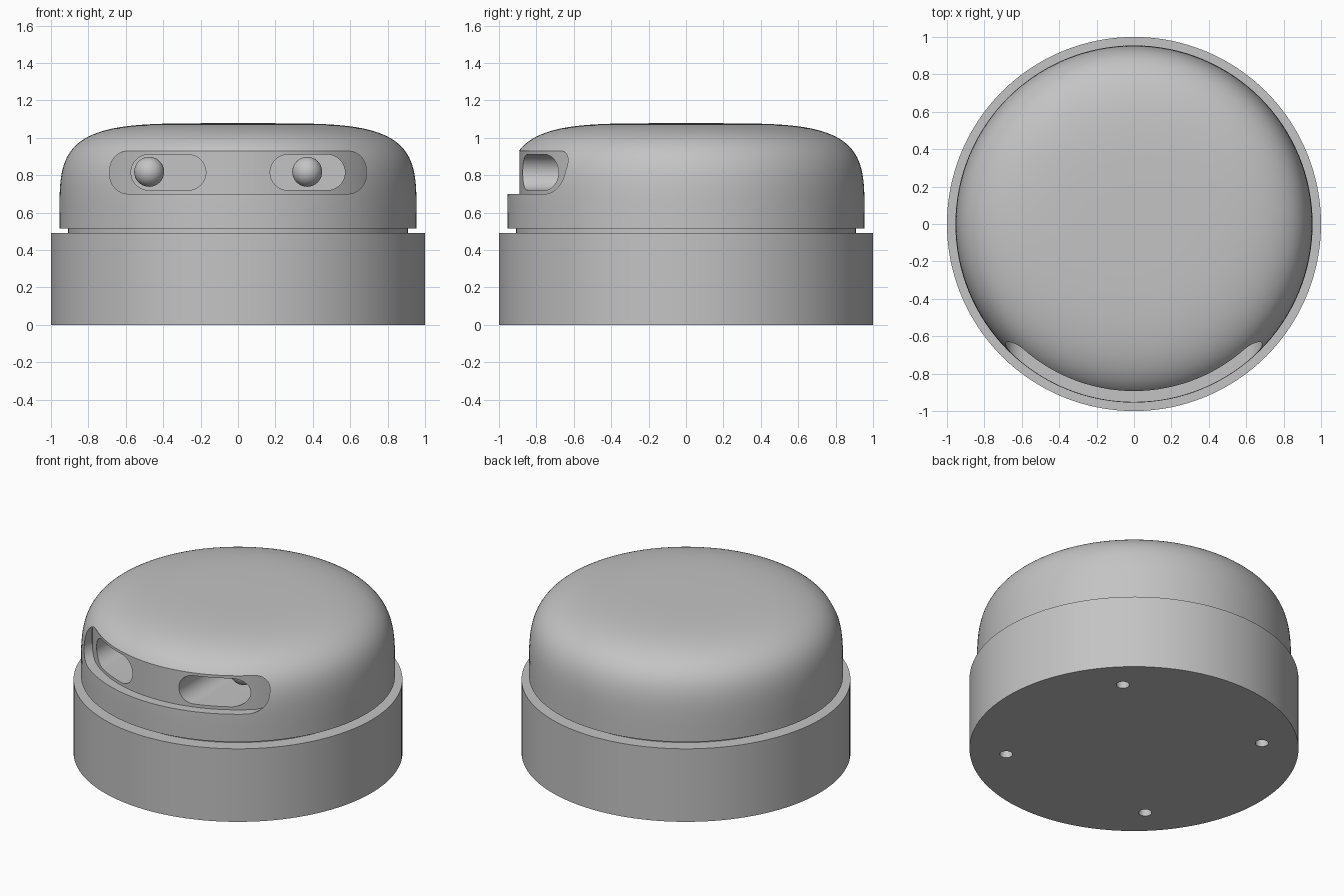
import bpy, bmesh, math
from math import cos, sin, pi

if "Cube" in bpy.data.objects:
    bpy.data.objects.remove(bpy.data.objects["Cube"], do_unlink=True)

grey = bpy.data.materials.new("plain grey")
grey.use_nodes = True
COLOUR = (0.55, 0.55, 0.55, 1)
grey.diffuse_color = COLOUR
grey.node_tree.nodes["Principled BSDF"].inputs["Base Color"].default_value = COLOUR


def finish(name, bm):
    """Turn a bmesh into a named object."""
    bmesh.ops.recalc_face_normals(bm, faces=bm.faces)
    mesh = bpy.data.meshes.new(name)
    bm.to_mesh(mesh)
    bm.free()
    ob = bpy.data.objects.new(name, mesh)
    bpy.context.collection.objects.link(ob)
    mesh.materials.append(grey)
    return ob


def lathe(name, profile, segments=128):
    """Revolve (radius, height) points about z; the ends are closed."""
    bm = bmesh.new()
    rings = [[bm.verts.new((r * cos(2 * pi * i / segments), r * sin(2 * pi * i / segments), z))
              for i in range(segments)] for r, z in profile]
    for low, high in zip(rings, rings[1:]):
        for i in range(segments):
            j = (i + 1) % segments
            bm.faces.new((low[i], low[j], high[j], high[i]))
    bm.faces.new(rings[0])
    bm.faces.new(rings[-1])
    return finish(name, bm)


def slot(name, x, z, half_w, half_h, radius, y0, y1, steps=16):
    """Rounded rectangle in xz, extruded along y."""
    bm = bmesh.new()
    outline = []
    for q, (sx, sz) in enumerate(((1, 1), (-1, 1), (-1, -1), (1, -1))):
        for k in range(steps + 1):
            a = (q + k / steps) * pi / 2
            outline.append((x + sx * (half_w - radius) + radius * cos(a),
                            z + sz * (half_h - radius) + radius * sin(a)))
    front = [bm.verts.new((px, y0, pz)) for px, pz in outline]
    back = [bm.verts.new((px, y1, pz)) for px, pz in outline]
    for i in range(len(outline)):
        j = (i + 1) % len(outline)
        bm.faces.new((front[i], front[j], back[j], back[i]))
    bm.faces.new(front)
    bm.faces.new(back)
    bmesh.ops.remove_doubles(bm, verts=bm.verts, dist=1e-5)
    return finish(name, bm)


def select(ob):
    bpy.ops.object.select_all(action='DESELECT')
    ob.select_set(True)
    bpy.context.view_layer.objects.active = ob


def cut(ob, cutter):
    """Subtract the cutter and delete it."""
    select(ob)
    mod = ob.modifiers.new("cut", 'BOOLEAN')
    mod.operation, mod.solver, mod.object = 'DIFFERENCE', 'EXACT', cutter
    bpy.ops.object.modifier_apply(modifier=mod.name)
    bpy.data.objects.remove(cutter, do_unlink=True)


def smooth(ob):
    select(ob)
    bpy.ops.object.shade_smooth_by_angle(angle=math.radians(30))


# Base drum with four blind screw holes underneath
base = lathe("base", [(1, 0), (1, 0.49)])
for k in range(4):
    a = pi / 4 + k * pi / 2
    hole = lathe("hole_cutter", [(0.04, -0.1), (0.04, 0.12)], 24)
    hole.location = (0.78 * cos(a), 0.78 * sin(a), 0)
    bpy.context.view_layer.update()
    cut(base, hole)
smooth(base)

# Recessed neck between base and dome
smooth(lathe("neck", [(0.91, 0.48), (0.91, 0.53)]))

# Rounded dome, a superellipse in section
POWER, STEPS = 2 / 4.45, 40
section = [(0.955 * cos(t) ** POWER, 0.515 + 0.563 * sin(t) ** POWER)
           for t in [(k / STEPS) ** 1.6 * pi / 2 * 0.998 for k in range(STEPS + 1)]]
dome = lathe("dome", section)

# Visor groove with a curved floor, and two deep eye slots
groove = slot("groove_cutter", 0, 0.815, 0.685, 0.115, 0.1, -1.3, -0.2)
cut(groove, lathe("groove_floor", [(0.89, 0.4), (0.89, 1.3)]))
cut(dome, groove)
for side in (-1, 1):
    cut(dome, slot("eye_slot_cutter", side * 0.372, 0.815, 0.2, 0.095, 0.0949, -1.2, -0.42))
smooth(dome)

# Eyeballs set far back in the slots
for name, x in (("right_eye", -0.475), ("left_eye", 0.37)):
    bm = bmesh.new()
    bmesh.ops.create_uvsphere(bm, u_segments=32, v_segments=16, radius=0.08)
    eye = finish(name, bm)
    eye.location = (x, -0.47, 0.818)
    smooth(eye)
